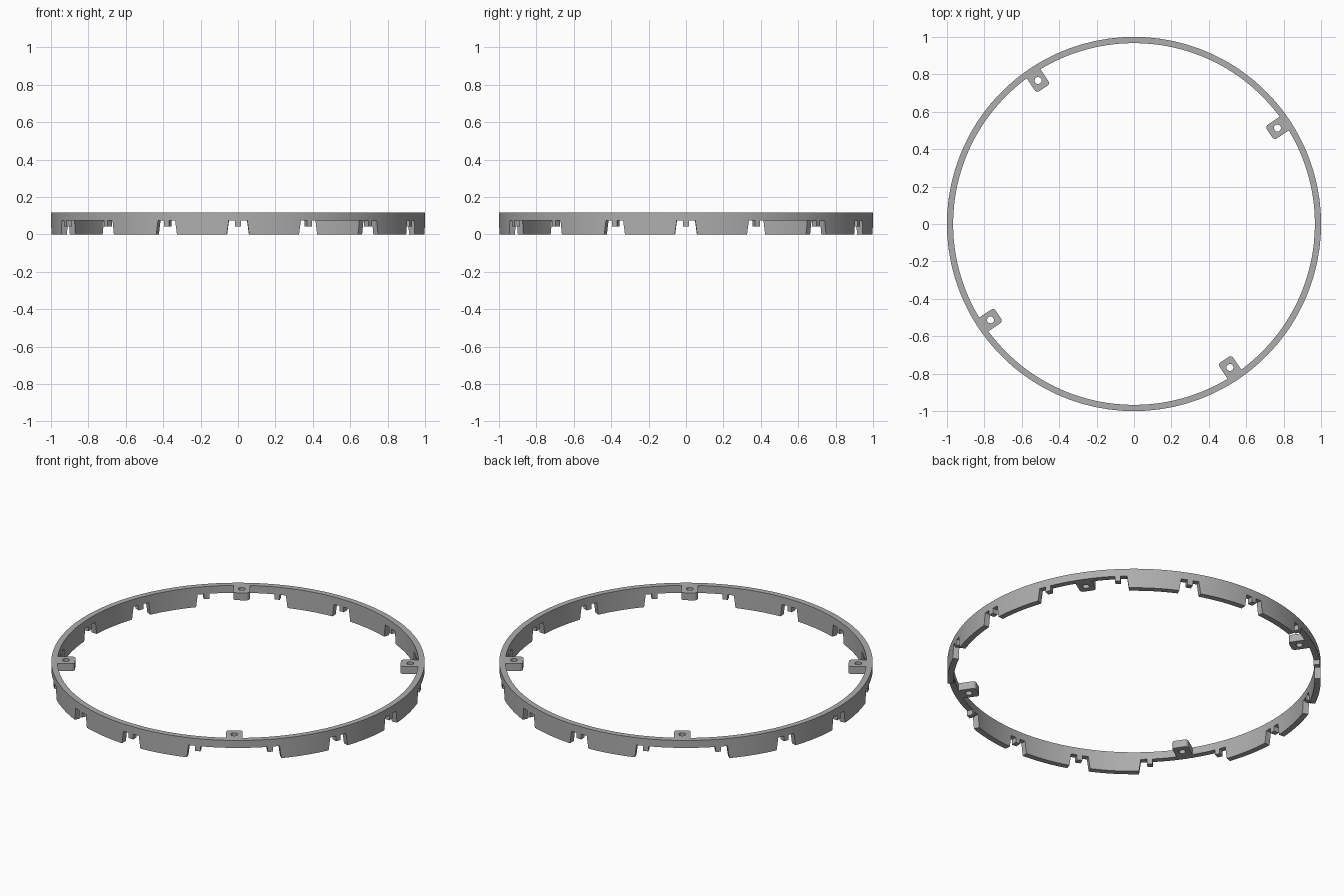
import bpy, bmesh, math
from mathutils import Matrix

if "Cube" in bpy.data.objects:
    bpy.data.objects.remove(bpy.data.objects["Cube"], do_unlink=True)

R_OUT, R_IN = 1.0, 0.967
Z_TAB, Z_NOTCH, Z_TOP = 0.043, 0.073, 0.117
NOTCHES = 16
STEP = 2 * math.pi / NOTCHES

grey = bpy.data.materials.new("grey plastic")
grey.use_nodes = True
colour = (0.42, 0.42, 0.42, 1)
grey.diffuse_color = colour
grey.node_tree.nodes["Principled BSDF"].inputs["Base Color"].default_value = colour


def finish(name, bm):
    bmesh.ops.recalc_face_normals(bm, faces=bm.faces)
    mesh = bpy.data.meshes.new(name)
    bm.to_mesh(mesh)
    bm.free()
    mesh.materials.append(grey)
    obj = bpy.data.objects.new(name, mesh)
    bpy.context.collection.objects.link(obj)
    bpy.ops.object.select_all(action="DESELECT")
    obj.select_set(True)
    bpy.context.view_layer.objects.active = obj
    bpy.ops.object.shade_smooth_by_angle(angle=math.radians(30))
    return obj


def build_ring():
    """Ring of angular cells; notches, tabs and open bays are cells left out."""
    bm = bmesh.new()
    rows = [0, Z_TAB, Z_NOTCH, Z_TOP]
    wall = 14                                  # cells along each skirt section
    per = wall + 3
    cols = NOTCHES * per

    def angle(c, r):
        n, k = divmod(c, per)
        edge = 0.06 - 0.01 * min(rows[r] / Z_NOTCH, 1)   # notch sides lean in
        if k < 2:
            a = (-0.015, 0.015)[k]
        elif k == per - 1:
            a = STEP - edge
        else:
            a = edge + (STEP - 2 * edge) * (k - 2) / wall
        return n * STEP + a

    def filled(c, r):
        if not 0 <= r <= 2:
            return False
        n, k = divmod(c % cols, per)
        if r == 2 or k == 0:                   # top band, then the notch tab
            return r > 0
        if k == 1 or k == per - 1:             # gaps beside the tab
            return False
        return n % 4 != 1                      # four bays have no skirt

    verts = {}

    def v(c, r, radius):
        key = (c % cols, r, radius)
        if key not in verts:
            a = angle(c % cols, r)
            verts[key] = bm.verts.new((radius * math.cos(a), radius * math.sin(a), rows[r]))
        return verts[key]

    for c in range(cols):
        for r in range(3):
            if not filled(c, r):
                continue
            for radius in (R_OUT, R_IN):
                bm.faces.new([v(c, r, radius), v(c + 1, r, radius),
                              v(c + 1, r + 1, radius), v(c, r + 1, radius)])
            sides = [((c - 1, r), (c, r), (c, r + 1)), ((c + 1, r), (c + 1, r), (c + 1, r + 1)),
                     ((c, r - 1), (c, r), (c + 1, r)), ((c, r + 1), (c, r + 1), (c + 1, r + 1))]
            for neighbour, p, q in sides:
                if not filled(*neighbour):
                    bm.faces.new([v(*p, R_OUT), v(*q, R_OUT), v(*q, R_IN), v(*p, R_IN)])
    return finish("ring", bm)


def build_bracket(name, turn):
    """Lug with rounded inner corners and a through hole."""
    half, inner, corner, hole, hole_r = 0.044, 0.872, 0.018, 0.922, 0.019
    outline = []
    for i in range(9):                         # edge that follows the ring
        y = half * (i / 4 - 1)
        outline.append((math.sqrt(R_IN ** 2 - y ** 2), y))
    outline += [(hole + d, half) for d in (0.022, 0, -0.018)]
    for side, start in ((1, 90), (-1, 180)):
        for i in range(7):
            a = math.radians(start + 15 * i)
            outline.append((inner + corner + corner * math.cos(a),
                            side * (half - corner) + corner * math.sin(a)))
    outline += [(hole + d, -half) for d in (-0.018, 0, 0.022)]
    rim = []
    for x, y in outline:
        a = math.atan2(y, x - hole)
        rim.append((hole + hole_r * math.cos(a), hole_r * math.sin(a)))

    bm = bmesh.new()
    loops = [[bm.verts.new((x, y, z)) for x, y in pts]
             for pts, z in ((outline, Z_NOTCH), (outline, Z_TOP), (rim, Z_TOP), (rim, Z_NOTCH))]
    n = len(outline)
    for k in range(4):
        a, b = loops[k], loops[(k + 1) % 4]
        for i in range(n):
            j = (i + 1) % n
            bm.faces.new([a[i], a[j], b[j], b[i]])
    bm.transform(Matrix.Rotation(turn, 4, "Z"))
    return finish(name, bm)


build_ring()
for i in range(4):
    build_bracket(f"mounting_bracket_{i + 1}", (1.5 + 4 * i) * STEP)
